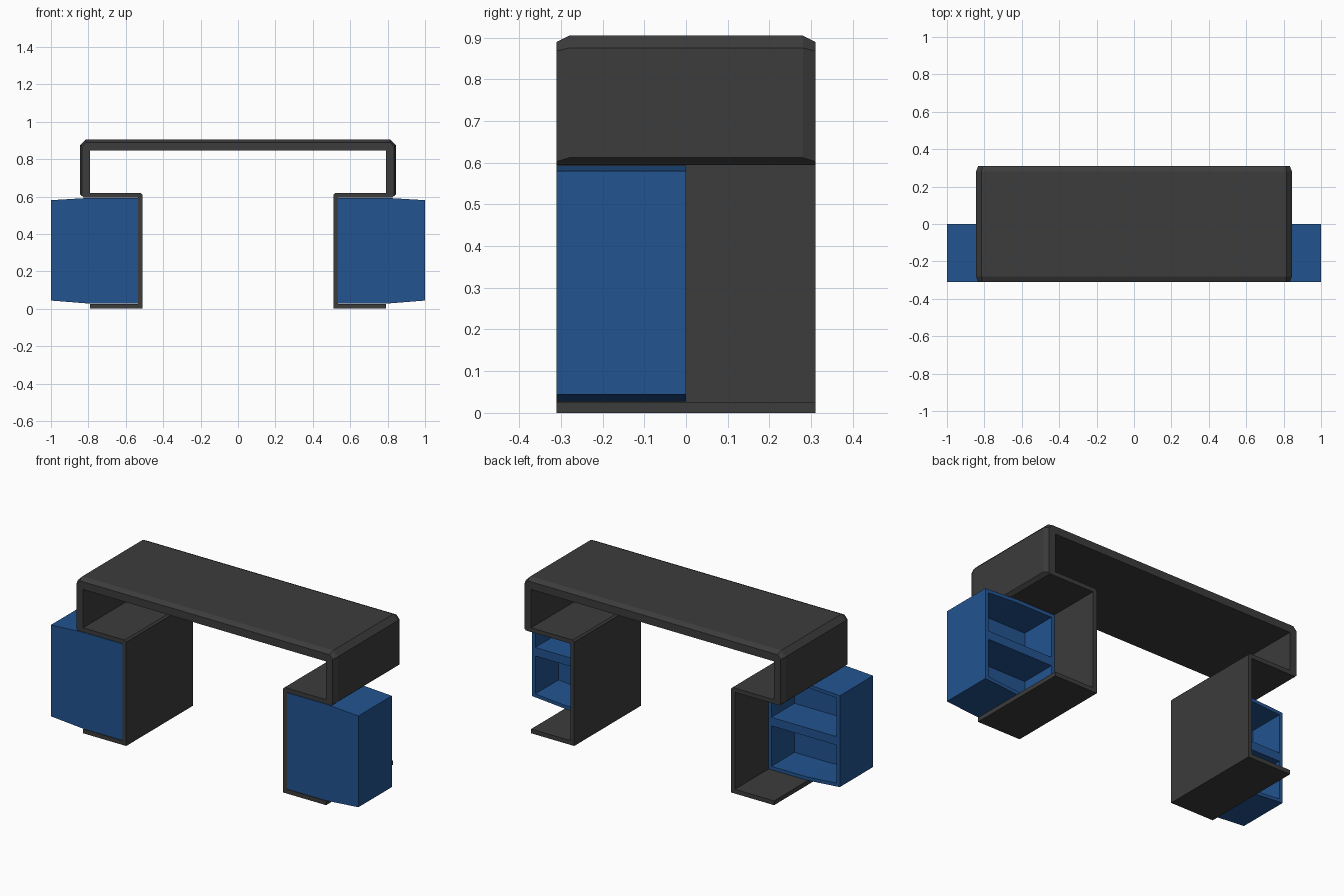
import bpy, bmesh

cube = bpy.data.objects.get("Cube")
if cube:
    bpy.data.objects.remove(cube, do_unlink=True)


def material(name, rgb):
    mat = bpy.data.materials.new(name)
    mat.use_nodes = True
    mat.diffuse_color = (*rgb, 1)
    mat.node_tree.nodes["Principled BSDF"].inputs["Base Color"].default_value = (*rgb, 1)
    return mat


GREY = material("dark grey", (0.045, 0.045, 0.045))
BLUE = material("deep blue", (0.016, 0.088, 0.28))


def loft(name, stations, mat):
    """Join matching (x, z) outlines placed at successive y positions."""
    bm = bmesh.new()
    rings = [[bm.verts.new((x, y, z)) for x, z in outline] for y, outline in stations]
    for a, b in zip(rings, rings[1:]):
        for i in range(len(a)):
            j = (i + 1) % len(a)
            bm.faces.new((a[i], a[j], b[j], b[i]))
    bm.faces.new(rings[0])
    bm.faces.new(rings[-1])
    bmesh.ops.recalc_face_normals(bm, faces=bm.faces)
    mesh = bpy.data.meshes.new(name)
    bm.to_mesh(mesh)
    bm.free()
    mesh.materials.append(mat)
    obj = bpy.data.objects.new(name, mesh)
    bpy.context.collection.objects.link(obj)
    return obj


def mirrored(half):
    return half + [(-x, z) for x, z in reversed(half)]


# Desk frame: one folded profile, with its outer rim chamfered at front and back
folds = [(0.825, 0.595), (0.535, 0.595), (0.535, 0.025), (0.79, 0.025), (0.79, 0),
         (0.51, 0), (0.51, 0.61), (0.52, 0.62), (0.79, 0.62), (0.79, 0.845)]
full = mirrored([(0.815, 0.905), (0.845, 0.875), (0.845, 0.612)] + folds)
rim = mirrored([(0.812, 0.89), (0.833, 0.868), (0.833, 0.603)] + folds)
loft("desk_frame", [(-0.31, rim), (-0.28, full), (0.28, full), (0.31, rim)], GREY)

# Cabinets: tapered boxes with two compartments open to the back
INNER, OUTER, KINK, WALL = 0.535, 1.0, 0.79, 0.02
FRONT, RECESS, BACK = -0.31, -0.215, 0.0


def top(x):
    return 0.593 - max(0, x - KINK) * 0.06


def bottom(x):
    return 0.027 + max(0, x - KINK) * 0.08


def slab(xs, low, high):
    return [(x, low(x)) for x in xs] + [(x, high(x)) for x in reversed(xs)]


span = [INNER, KINK, OUTER]
inside = [INNER + WALL, KINK, OUTER - WALL]
for side, sign in (("left", 1), ("right", -1)):
    parts = {
        "front": (FRONT, RECESS, slab(span, bottom, top)),
        "inner_wall": (RECESS, BACK, slab([INNER, INNER + WALL], bottom, top)),
        "outer_wall": (RECESS, BACK, slab([OUTER - WALL, OUTER], bottom, top)),
        "top": (RECESS, BACK, slab(inside, lambda x: top(x) - WALL, top)),
        "floor": (RECESS, BACK, slab(inside, bottom, lambda x: bottom(x) + WALL)),
        "shelf": (RECESS, BACK, slab(inside, lambda x: 0.285, lambda x: 0.335)),
    }
    for part, (y0, y1, outline) in parts.items():
        outline = [(sign * x, z) for x, z in outline]
        loft(f"{side}_cabinet_{part}", [(y0, outline), (y1, outline)], BLUE)
